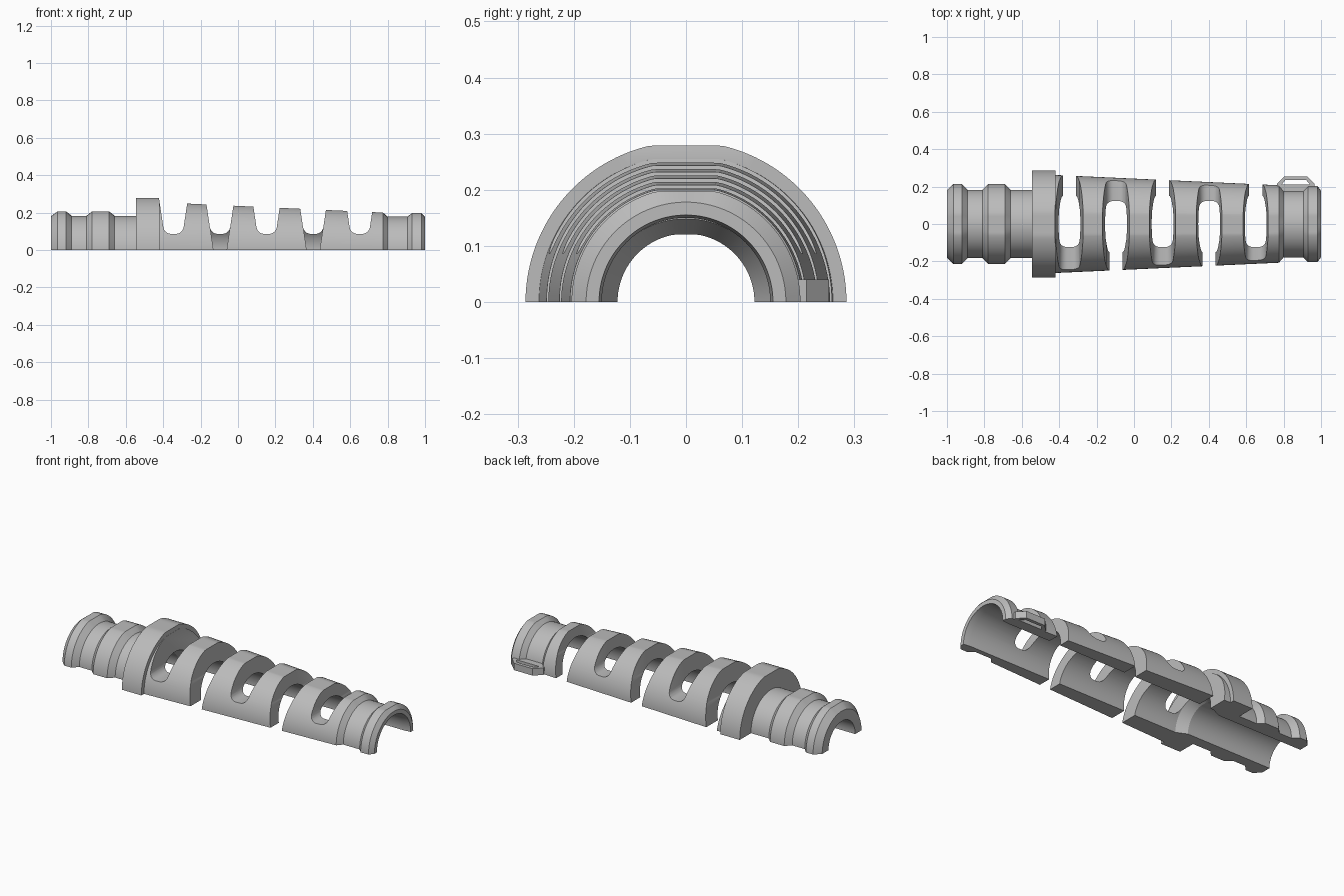
import bpy, bmesh, math

cube = bpy.data.objects.get("Cube")
if cube:
    bpy.data.objects.remove(cube, do_unlink=True)

grey = bpy.data.materials.new("light_grey")
grey.use_nodes = True
color = (0.5, 0.5, 0.5, 1)
grey.diffuse_color = color
grey.node_tree.nodes["Principled BSDF"].inputs["Base Color"].default_value = color


def finish(name, bm):
    bmesh.ops.recalc_face_normals(bm, faces=bm.faces)
    mesh = bpy.data.meshes.new(name)
    bm.to_mesh(mesh)
    bm.free()
    mesh.materials.append(grey)
    obj = bpy.data.objects.new(name, mesh)
    bpy.context.collection.objects.link(obj)
    return obj


def prism(name, outline, axis, lo, hi):
    """Extrude a 2D outline along y (outline in x, z) or z (outline in x, y)."""
    bm = bmesh.new()
    place = (lambda p, t: (p[0], t, p[1])) if axis == "y" else (lambda p, t: (p[0], p[1], t))
    rings = [[bm.verts.new(place(p, t)) for p in outline] for t in (lo, hi)]
    n = len(outline)
    for i in range(n):
        j = (i + 1) % n
        bm.faces.new((rings[0][i], rings[0][j], rings[1][j], rings[1][i]))
    for ring in rings:
        bm.faces.new(ring)
    return finish(name, bm)


def half_lathe(name, outer, inner, steps=64):
    """Half revolution of a wall section around x, with small flats on top."""
    section = [(x, r, r - 0.007 if r > 0.19 else r) for x, r in outer]
    section += [(x, r, 0.12) if r < 0.13 else (x, r, r) for x, r in reversed(inner)]
    bm = bmesh.new()
    rings = []
    for i in range(steps + 1):
        a = math.pi * i / steps
        rings.append([bm.verts.new((x, r * math.cos(a), max(0, min(r * math.sin(a), flat))))
                      for x, r, flat in section])
    n = len(section)
    for a, b in zip(rings, rings[1:]):
        for i in range(n):
            j = (i + 1) % n
            bm.faces.new((a[i], a[j], b[j], b[i]))
    bm.faces.new(rings[0])
    bm.faces.new(rings[-1])
    return finish(name, bm)


def cut(target, cutter):
    mod = target.modifiers.new("cut", "BOOLEAN")
    mod.operation = "DIFFERENCE"
    mod.solver = "EXACT"
    mod.object = cutter
    bpy.ops.object.select_all(action="DESELECT")
    bpy.context.view_layer.objects.active = target
    target.select_set(True)
    bpy.ops.object.modifier_apply(modifier=mod.name)
    bpy.data.objects.remove(cutter, do_unlink=True)


# Half sleeve: ribbed neck, flange, tapered flexible body, end collar
outer = [(-1, 0.18), (-0.965, 0.214), (-0.92, 0.214), (-0.89, 0.183), (-0.81, 0.183),
         (-0.78, 0.214), (-0.69, 0.214), (-0.66, 0.183), (-0.545, 0.183),
         (-0.545, 0.286), (-0.42, 0.286), (-0.42, 0.262), (0.775, 0.207),
         (0.8, 0.178), (0.905, 0.178), (0.93, 0.204), (0.98, 0.204), (1, 0.178)]
inner = [(-1, 0.122), (-0.46, 0.122), (-0.4, 0.15), (0.96, 0.15), (1, 0.155)]
sleeve = half_lathe("half_sleeve", outer, inner)

# Serpentine slots: closed on alternating sides, rounded at the closed end
FLOOR, CORNER = 0.086, 0.035


def width(z):
    return 0.036 + 0.15 * z


side_pts = [(width(0.35), 0.35), (width(FLOOR + CORNER), FLOOR + CORNER)]
for k in range(1, 6):
    a = math.pi / 2 * k / 5
    z = FLOOR + CORNER * (1 - math.sin(a))
    side_pts.append((width(z) - CORNER * (1 - math.cos(a)), z))

for i in range(5):
    cx = -0.345 + 0.249 * i
    side = 1 if i % 2 == 0 else -1
    upper = [(cx + w, z) for w, z in side_pts] + [(cx - w, z) for w, z in reversed(side_pts)]
    cut(sleeve, prism("slot_cutter", upper, "y", -0.4, 0.4))
    top, low = width(0.2) - 0.001, width(-0.05) - 0.001
    lower = [(cx + top, 0.2), (cx + low, -0.05), (cx - low, -0.05), (cx - top, 0.2)]
    y0, y1 = sorted((0.02 * side, 0.4 * side))
    cut(sleeve, prism("open_slot_cutter", lower, "y", y0, y1))

# Tie loop on the back edge of the collar
loop = prism("tie_loop", [(0.765, 0.17), (0.765, 0.215), (0.805, 0.255), (0.925, 0.255),
                          (0.965, 0.215), (0.965, 0.17)], "z", 0, 0.04)
cut(loop, prism("loop_cutter", [(0.79, 0.212), (0.81, 0.236), (0.92, 0.236), (0.94, 0.212)],
                "z", -0.1, 0.1))

bpy.ops.object.select_all(action="DESELECT")
for obj in (sleeve, loop):
    obj.select_set(True)
bpy.context.view_layer.objects.active = sleeve
bpy.ops.object.shade_smooth_by_angle(angle=math.radians(25))
